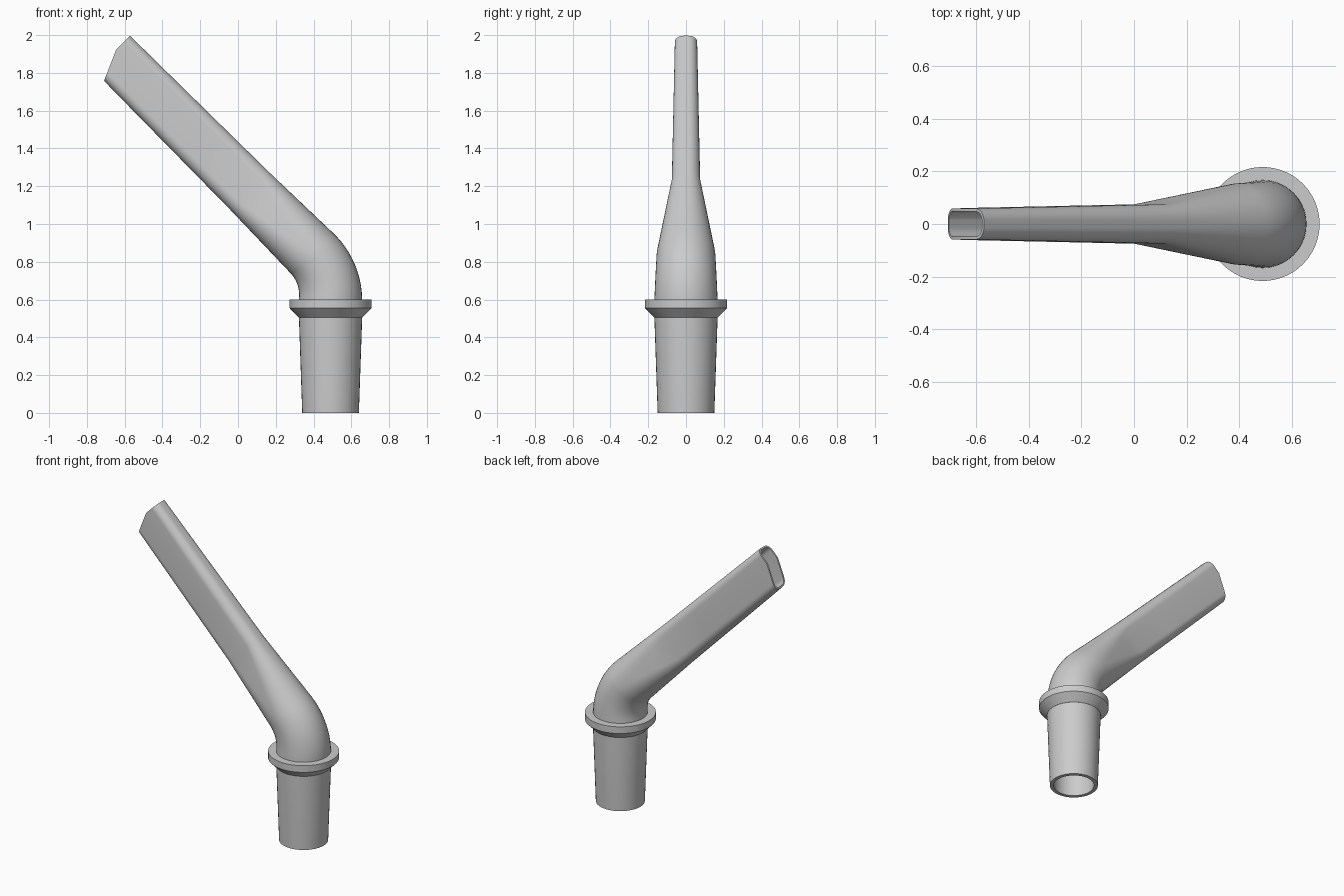
import bpy, bmesh, math
from mathutils import Vector

cube = bpy.data.objects.get("Cube")
if cube:
    bpy.data.objects.remove(cube, do_unlink=True)

grey = bpy.data.materials.new("plain grey")
grey.use_nodes = True
grey.diffuse_color = (0.6, 0.6, 0.6, 1)
grey.node_tree.nodes["Principled BSDF"].inputs["Base Color"].default_value = (0.6, 0.6, 0.6, 1)

AXIS_X = 0.49          # axis of the upright joint
BEND_X, BEND_Z, BEND_R = 0.16, 0.61, 0.33
STEPS = 10             # segments in each rounded corner


def outline(hn, hy, r):
    """Rounded rectangle as (n, y) pairs; a circle when hn == hy == r."""
    pts = []
    for q in range(4):
        sn = 1 if q in (0, 3) else -1
        sy = 1 if q in (0, 1) else -1
        for i in range(STEPS + 1):
            a = math.pi / 2 * (q + i / STEPS)
            pts.append((sn * (hn - r) + r * math.cos(a), sy * (hy - r) + r * math.sin(a)))
        if q in (0, 2):  # extra point on each flat side, where the tip cut changes slope
            pts.append(((hn - r) * 0.33, sy * hy))
    return pts


def ring(bm, station, inner):
    x, z, angle, hn, hy, r, wall, cut = station
    t = wall if inner else 0
    across = Vector((math.cos(angle), 0, math.sin(angle)))
    along = Vector((-math.sin(angle), 0, math.cos(angle)))
    verts = []
    for n, y in outline(hn - t, hy - t, r - t):
        slope = min(0, n - 0.03) * 0.44 if cut else 0
        verts.append(bm.verts.new(Vector((x, y, z)) + across * n + along * slope))
    return verts


def bridge(bm, a, b):
    for i in range(len(a)):
        j = (i + 1) % len(a)
        bm.faces.new((a[i], a[j], b[j], b[i]))


def finish(bm, name):
    bmesh.ops.remove_doubles(bm, verts=bm.verts, dist=0.0002)
    bmesh.ops.recalc_face_normals(bm, faces=bm.faces)
    mesh = bpy.data.meshes.new(name)
    bm.to_mesh(mesh)
    bm.free()
    mesh.materials.append(grey)
    obj = bpy.data.objects.new(name, mesh)
    bpy.context.collection.objects.link(obj)
    bpy.ops.object.select_all(action='DESELECT')
    obj.select_set(True)
    bpy.context.view_layer.objects.active = obj
    bpy.ops.object.shade_smooth_by_angle(angle=math.radians(30))


# Stations along the tube: x, z, tilt, half height, half width, corner, wall, cut
stations = [(AXIS_X, z, 0, r, r, r, 0.024, False) for z, r in ((0, 0.15), (0.52, 0.168))]

# Elbow, narrowing a little as it turns
for i in range(13):
    a = math.pi / 4 * i / 12
    r = 0.167 - 0.012 * i / 12
    stations.append((BEND_X + BEND_R * math.cos(a), BEND_Z + BEND_R * math.sin(a),
                     a, r, r, r, 0.022, False))

# Straight arm: round end flattens into a slim rounded slot, tip cut on two slopes
end_x, end_z = stations[-1][:2]


def arm(s, hn, hy, r, wall, cut=False):
    d = s * math.sqrt(0.5)
    return (end_x - d, end_z + d, math.pi / 4, hn, hy, r, wall, cut)


FLAT, TIP = 0.47, 1.498
for k in (0.25, 0.5, 0.75, 1):
    stations.append(arm(FLAT * k, 0.155 - 0.012 * k, 0.155 - 0.08 * k,
                        0.155 - 0.092 * k, 0.022 - 0.006 * k))
for k in (0.3, 0.6, 0.85, 1):
    stations.append(arm(FLAT + (TIP - FLAT) * k, 0.143 - 0.01 * k, 0.075 - 0.016 * k,
                        0.063 - 0.018 * k, 0.016 - 0.005 * k, k == 1))

# Hollow tube: outer skin, inner skin and the two rims
bm = bmesh.new()
outer = [ring(bm, s, False) for s in stations]
inner = [ring(bm, s, True) for s in stations]
for skin in (outer, inner):
    for a, b in zip(skin, skin[1:]):
        bridge(bm, a, b)
bridge(bm, outer[0], inner[0])
bridge(bm, outer[-1], inner[-1])
finish(bm, "bent_tube")

# Collar ring with a bevelled underside
bm = bmesh.new()
profile = [(0.16, 0.505), (0.168, 0.505), (0.217, 0.555), (0.217, 0.6), (0.16, 0.6)]
SIDES = 64
loops = [[bm.verts.new((AXIS_X + r * math.cos(math.tau * i / SIDES),
                        r * math.sin(math.tau * i / SIDES), z)) for i in range(SIDES)]
         for r, z in profile]
for k, loop in enumerate(loops):
    bridge(bm, loop, loops[(k + 1) % len(loops)])
finish(bm, "collar")
